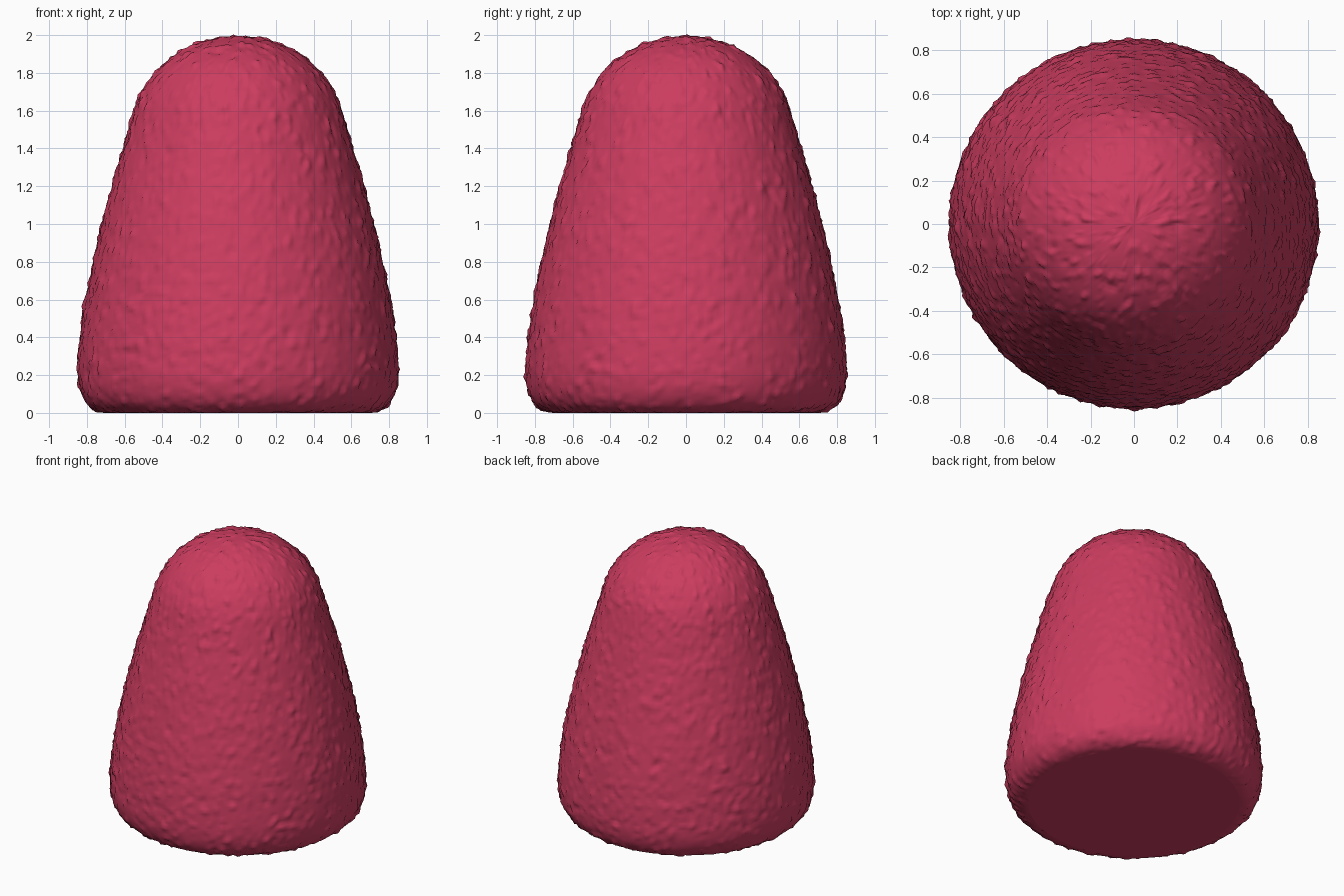
import bpy, bmesh, math
from mathutils import Vector, noise, geometry

cube = bpy.data.objects.get("Cube")
if cube:
    bpy.data.objects.remove(cube, do_unlink=True)

SEGMENTS = 300
STEP = 0.017   # spacing of rings along the profile

# Candy colour
red = bpy.data.materials.new("raspberry_red")
red.use_nodes = True
colour = (0.6, 0.045, 0.115, 1)
red.diffuse_color = colour
bsdf = red.node_tree.nodes["Principled BSDF"]
bsdf.inputs["Base Color"].default_value = colour
bsdf.inputs["Roughness"].default_value = 0.6

# Outline (radius, height): rounded foot, tapering side, dome
foot = geometry.interpolate_bezier((0.70, 0), (0.80, 0.01), (0.845, 0.08), (0.848, 0.22), 60)
side = geometry.interpolate_bezier((0.848, 0.22), (0.84, 0.60), (0.68, 1.18), (0.55, 1.60), 200)
dome = geometry.interpolate_bezier((0.55, 1.60), (0.47, 1.86), (0.24, 1.994), (0, 1.994), 120)
dense = [Vector(p) for p in foot + side[1:] + dome[1:]]

# Space the rings evenly
profile = [dense[0]]
for p in dense:
    if (p - profile[-1]).length >= STEP:
        profile.append(p)
profile[-1] = dense[-1]


def grain(p):
    """Height of the sugary bumps at a point."""
    fine = max(0, noise.noise(p * 24) - 0.12)
    pits = max(0, noise.noise(p * 17 + Vector((9, 4, 2))) - 0.3)
    broad = noise.noise(p * 9)
    return 0.022 * fine - 0.022 * pits + 0.003 * broad


# Revolve the outline
bm = bmesh.new()
rings = []
for r, z in profile[:-1]:
    angles = [math.tau * i / SEGMENTS for i in range(SEGMENTS)]
    rings.append([bm.verts.new((r * math.cos(a), r * math.sin(a), z)) for a in angles])
tip = bm.verts.new((0, 0, profile[-1].y))
for i in range(SEGMENTS):
    j = (i + 1) % SEGMENTS
    for low, high in zip(rings, rings[1:]):
        bm.faces.new((low[i], low[j], high[j], high[i]))
    bm.faces.new((rings[-1][i], rings[-1][j], tip))
base = bm.faces.new(list(reversed(rings[0])))

# Raise the grain, leaving the underside flat
bm.normal_update()
moves = [(v, v.normal * grain(v.co)) for v in bm.verts if v.co.z > 0.001]
for v, move in moves:
    v.co += move
    v.co.z = max(v.co.z, 0.001)
for f in bm.faces:
    f.smooth = f is not base
for e in base.edges:
    e.smooth = False

mesh = bpy.data.meshes.new("gumdrop")
bm.to_mesh(mesh)
bm.free()
mesh.materials.append(red)
gumdrop = bpy.data.objects.new("gumdrop", mesh)
bpy.context.collection.objects.link(gumdrop)
